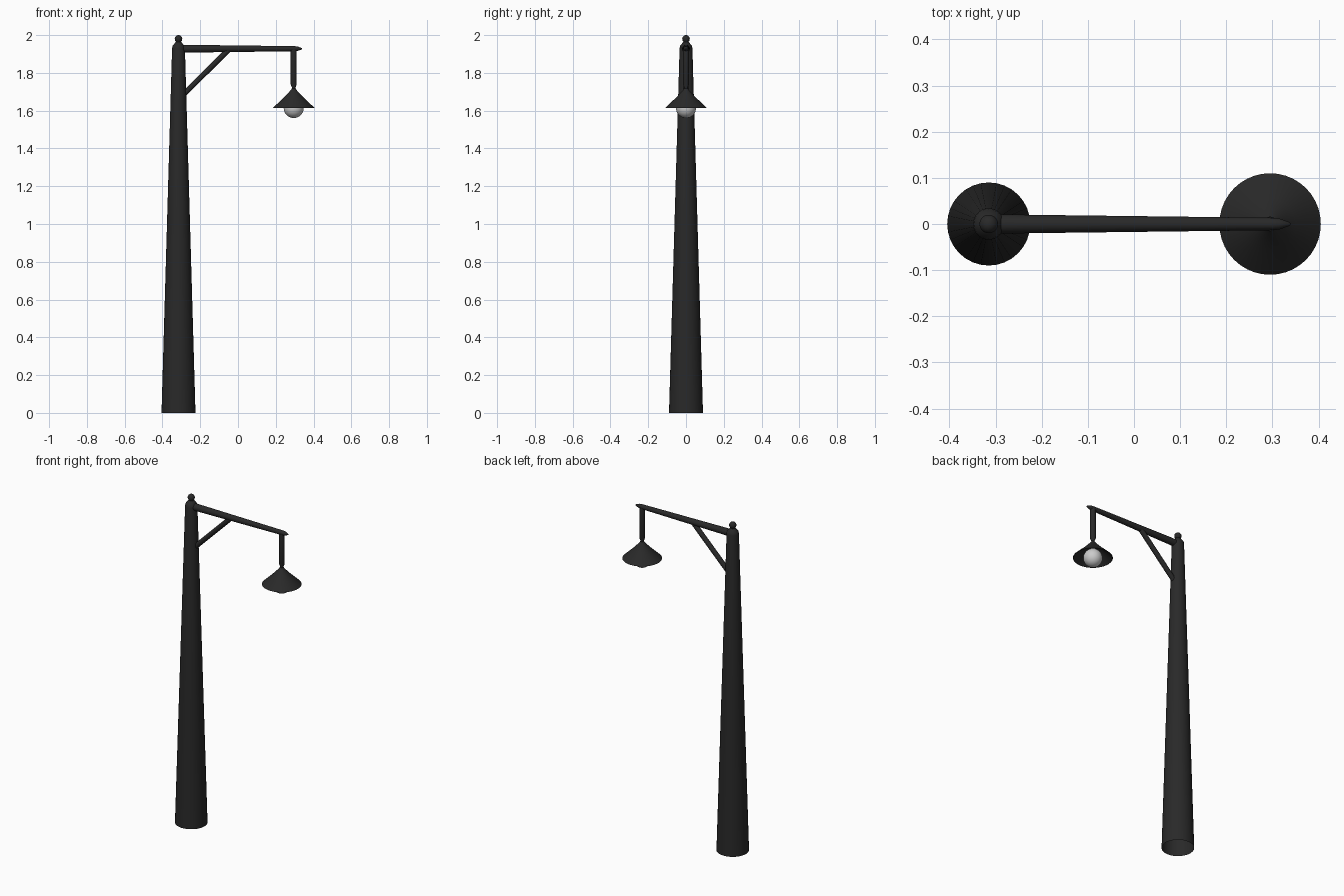
import bpy, bmesh, math
from mathutils import Vector

if "Cube" in bpy.data.objects:
    bpy.data.objects.remove(bpy.data.objects["Cube"])


def material(name, color):
    m = bpy.data.materials.new(name)
    m.diffuse_color = color
    m.use_nodes = True
    m.node_tree.nodes["Principled BSDF"].inputs["Base Color"].default_value = m.diffuse_color
    return m


IRON = material("dark_iron", (0.022, 0.022, 0.022, 1))
GLASS = material("frosted_glass", (0.6, 0.6, 0.6, 1))


def lathe(name, profile, start, direction=(0, 0, 1), mat=IRON, sides=32):
    """Revolve (radius, distance) points around an axis from start along direction."""
    bm = bmesh.new()
    verts = [bm.verts.new((r, 0, h)) for r, h in profile]
    edges = [bm.edges.new(pair) for pair in zip(verts, verts[1:])]
    bmesh.ops.spin(bm, geom=verts + edges, cent=(0, 0, 0), axis=(0, 0, 1),
                   angle=math.tau, steps=sides, use_duplicate=False)
    bmesh.ops.remove_doubles(bm, verts=bm.verts, dist=1e-5)
    bmesh.ops.recalc_face_normals(bm, faces=bm.faces)
    mesh = bpy.data.meshes.new(name)
    bm.to_mesh(mesh)
    bm.free()
    ob = bpy.data.objects.new(name, mesh)
    bpy.context.collection.objects.link(ob)
    ob.location = start
    ob.rotation_euler = Vector(direction).to_track_quat('Z', 'Y').to_euler()
    mesh.materials.append(mat)
    bpy.ops.object.select_all(action='DESELECT')
    ob.select_set(True)
    bpy.context.view_layer.objects.active = ob
    bpy.ops.object.shade_smooth_by_angle(angle=math.radians(35))
    return ob


def ball(r, centre, a0=-90, a1=90, n=12):
    """Arc of a sphere profile between two latitudes."""
    pts = []
    for i in range(n + 1):
        a = math.radians(a0 + (a1 - a0) * i / n)
        pts.append((max(0, r * math.cos(a)), centre + r * math.sin(a)))
    return pts


POLE_X, LAMP_X, ARM_Z = -0.315, 0.295, 1.928

# Tapered pole, open at the foot, with a shouldered top and ball finial
lathe("pole", [(0.09, 0), (0.061, 1.0), (0.034, 1.93), (0.032, 1.942),
               (0.02, 1.957), (0.014, 1.963)] + ball(0.02, 1.98, -45, 90),
      (POLE_X, 0, 0))

# Horizontal arm, tapering to a pointed tip
lathe("arm", [(0, 0), (0.021, 0), (0.0135, 0.615), (0.012, 0.63), (0.004, 0.652), (0, 0.655)],
      (POLE_X, 0, ARM_Z), (1, 0, 0))

# Diagonal brace between pole and arm
foot, head = Vector((-0.30, 0, 1.675)), Vector((-0.05, 0, 1.922))
length = (head - foot).length
lathe("brace", [(0, 0), (0.0145, 0), (0.0145, length), (0, length)],
      foot, head - foot, sides=20)

# Drop rod with a narrowed neck
lathe("hanger_rod", [(0, 1.70), (0.009, 1.70), (0.009, 1.722), (0.016, 1.738),
                     (0.016, ARM_Z - 0.005), (0, ARM_Z - 0.005)], (LAMP_X, 0, 0), sides=20)

# Thin hollow conical shade
lathe("lamp_shade", [(0, 1.72), (0.010, 1.718), (0.018, 1.706), (0.055, 1.667),
                     (0.11, 1.615), (0.107, 1.614), (0.053, 1.663), (0, 1.70)],
      (LAMP_X, 0, 0), sides=40)

# Round bulb
lathe("bulb", ball(0.053, 1.614, n=16), (LAMP_X, 0, 0), mat=GLASS)
